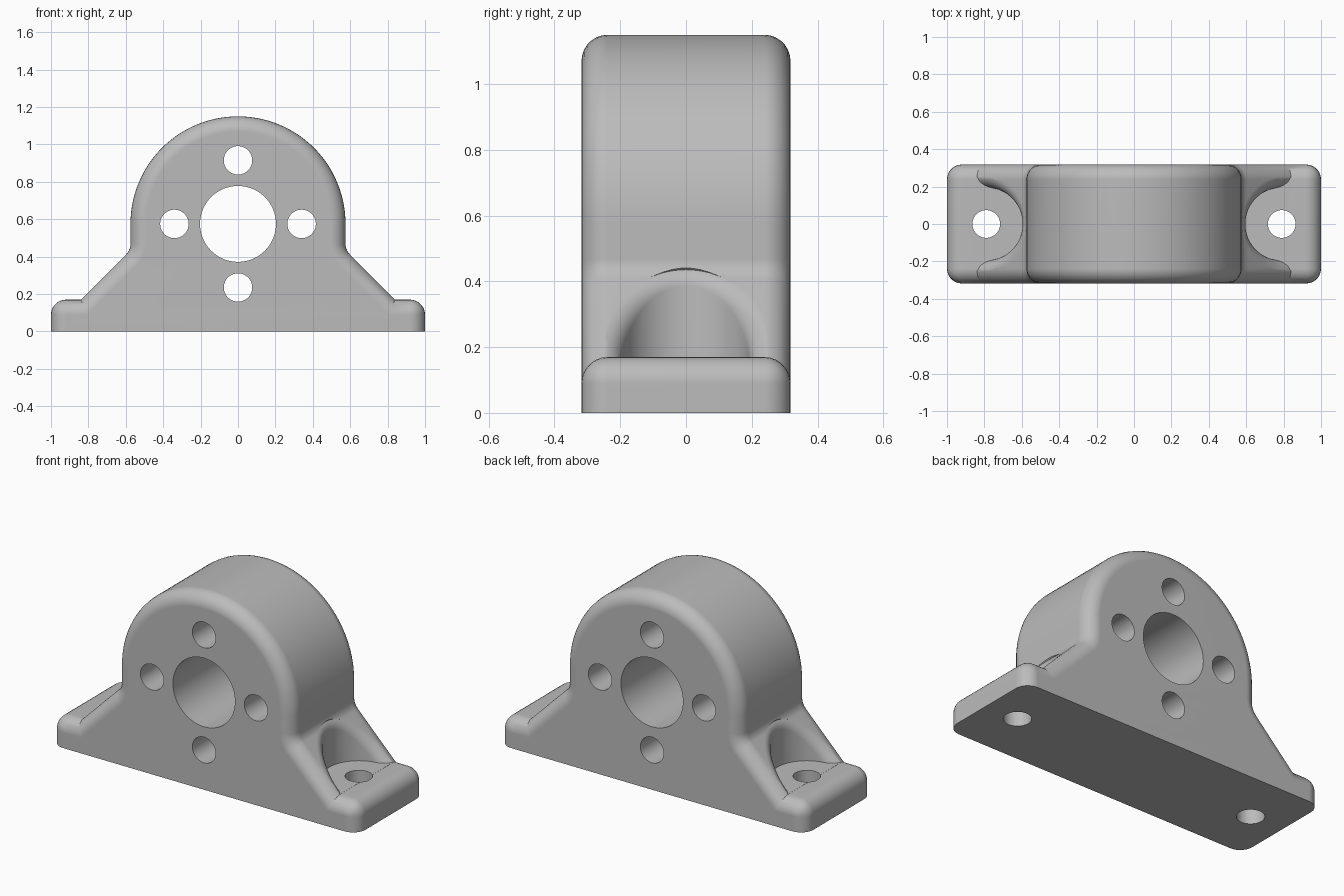
import bpy, bmesh
from math import pi, cos, sin, tan
from mathutils import Vector, Matrix

if "Cube" in bpy.data.objects:
    bpy.data.objects.remove(bpy.data.objects["Cube"])

DEPTH = 0.318      # half thickness
FOOT = 0.17        # foot height
ROUND = 0.08       # edge rounding
DOME = 0.575       # dome radius and centre height
TOE = 0.84         # x where the slope meets the foot
KNEE = 0.435       # z where the slope meets the upright side
BOLT_X = 0.79
POCKET = 0.195

grey = bpy.data.materials.new("plain grey")
grey.use_nodes = True
colour = (0.5, 0.5, 0.5, 1)
grey.diffuse_color = colour
grey.node_tree.nodes["Principled BSDF"].inputs["Base Color"].default_value = colour


def make_object(name, bm):
    mesh = bpy.data.meshes.new(name)
    bmesh.ops.recalc_face_normals(bm, faces=bm.faces)
    bm.to_mesh(mesh)
    bm.free()
    obj = bpy.data.objects.new(name, mesh)
    bpy.context.collection.objects.link(obj)
    mesh.materials.append(grey)
    return obj


def make_body():
    # Half outline on the +x side, foot end to dome top
    half = [(1, 0), (1, FOOT), (TOE, FOOT)]
    # Small fillet where the slope meets the upright side
    reach = ROUND * tan(pi / 8)
    cx, cz = DOME + ROUND, KNEE + reach
    half += [(cx + ROUND * cos(a), cz + ROUND * sin(a))
             for a in (pi + pi / 4 * (1 - i / 5) for i in range(6))]
    half += [(DOME * cos(a), DOME + DOME * sin(a))
             for a in (pi / 2 * i / 28 for i in range(29))]
    outline = half + [(-x, z) for x, z in reversed(half[:-1])]

    bm = bmesh.new()
    front = bm.faces.new([bm.verts.new((x, -DEPTH, z)) for x, z in outline])
    back = bmesh.ops.extrude_face_region(bm, geom=[front])
    bmesh.ops.translate(bm, vec=(0, 2 * DEPTH, 0),
                        verts=[v for v in back["geom"] if isinstance(v, bmesh.types.BMVert)])
    bmesh.ops.recalc_face_normals(bm, faces=bm.faces)

    # Round the front and back rims and the foot ends, never the underside
    def rounded(edge):
        a, b = (v.co for v in edge.verts)
        if max(a.z, b.z) < 0.01:
            return False
        rim = abs(a.y - b.y) < 0.01
        foot_end = abs(a.x) > 0.99 and abs(b.x) > 0.99
        return rim or foot_end
    bmesh.ops.bevel(bm, geom=[e for e in bm.edges if rounded(e)], offset=ROUND,
                    offset_type='OFFSET', segments=7, profile=0.5,
                    affect='EDGES', clamp_overlap=False)
    return make_object("bearing_block", bm)


def rod_cutter(name, radius, centre, along_y):
    bm = bmesh.new()
    turn = Matrix.Rotation(pi / 2, 4, 'X') if along_y else Matrix()
    bmesh.ops.create_cone(bm, cap_ends=True, segments=64, radius1=radius, radius2=radius,
                          depth=2, matrix=Matrix.Translation(centre) @ turn)
    return make_object(name, bm)


def pocket_cutter(name, side):
    # Upright round pocket whose rim rolls smoothly onto the slope
    r = 0.07
    slope = Vector((TOE - DOME, 0, KNEE - FOOT))
    normal = Vector((slope.z, 0, slope.x)).normalized()
    level = normal.dot(Vector((TOE, 0, FOOT)))
    bm = bmesh.new()
    rings = []
    for i in range(72):
        a = 2 * pi * i / 72
        out = Vector((cos(a), sin(a), 0))
        ball = Vector((BOLT_X, 0, 0)) + out * (POCKET + r)
        ball.z = (level - r - normal.x * ball.x) / normal.z
        wall = ball - out * r
        angle = (-out).angle(normal)
        points = [Vector((wall.x, wall.y, -1))]
        for k in range(9):
            t = k / 8
            turn = (-out * sin((1 - t) * angle) + normal * sin(t * angle)) / sin(angle)
            points.append(ball + turn * r)
        points.append(points[-1] + normal * 0.7)
        rings.append([bm.verts.new((p.x * side, p.y, p.z)) for p in points])
    for one, two in zip(rings, rings[1:] + rings[:1]):
        for k in range(len(one) - 1):
            bm.faces.new((one[k], two[k], two[k + 1], one[k + 1]))
    bm.faces.new([ring[-1] for ring in rings])
    # Trim level with the foot and close the floor
    cut = bmesh.ops.bisect_plane(bm, geom=bm.verts[:] + bm.edges[:] + bm.faces[:],
                                 plane_co=(0, 0, FOOT + 0.0004), plane_no=(0, 0, 1),
                                 clear_inner=True)
    bmesh.ops.holes_fill(bm, edges=[e for e in bm.edges if e.is_boundary], sides=0)
    return make_object(name, bm)


body = make_body()

# Centre bore, four face holes, and a pocket and bolt hole on each foot
cutters = [rod_cutter("bore_cutter", 0.203, (0, 0, DOME), True)]
for i in range(4):
    a = pi / 2 * i
    cutters.append(rod_cutter("face_hole_cutter", 0.076,
                              (0.34 * cos(a), 0, DOME + 0.34 * sin(a)), True))
for side in (1, -1):
    cutters.append(pocket_cutter("pocket_cutter", side))
    cutters.append(rod_cutter("bolt_hole_cutter", 0.074, (BOLT_X * side, 0, 0), False))

bpy.ops.object.select_all(action='DESELECT')
bpy.context.view_layer.objects.active = body
body.select_set(True)
for cutter in cutters:
    cutter.hide_render = True
    mod = body.modifiers.new("cut", 'BOOLEAN')
    mod.operation = 'DIFFERENCE'
    mod.solver = 'EXACT'
    mod.object = cutter
    bpy.ops.object.modifier_apply(modifier=mod.name)
    bpy.data.objects.remove(cutter)

# Smooth rounded surfaces, crisp hole edges and flat faces
bpy.ops.object.shade_smooth_by_angle(angle=pi / 6)
weighted = body.modifiers.new("flat_faces", 'WEIGHTED_NORMAL')
weighted.keep_sharp = True
